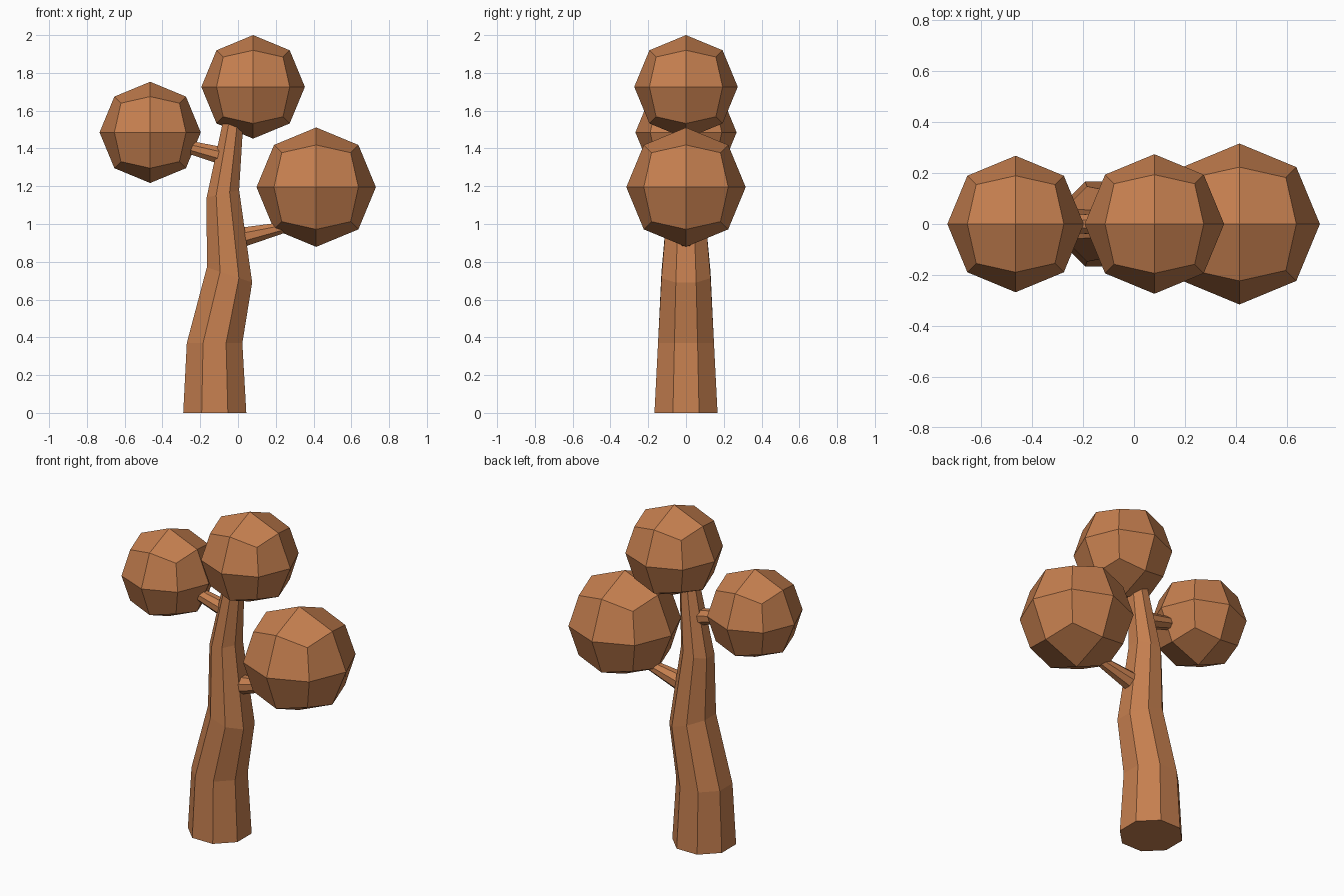
import bpy, bmesh, math
from mathutils import Vector

if "Cube" in bpy.data.objects:
    bpy.data.objects.remove(bpy.data.objects["Cube"])

brown = bpy.data.materials.new("warm_brown")
brown.diffuse_color = (0.56, 0.212, 0.078, 1)
brown.use_nodes = True
brown.node_tree.nodes["Principled BSDF"].inputs["Base Color"].default_value = brown.diffuse_color


def finish(name, bm):
    bmesh.ops.recalc_face_normals(bm, faces=bm.faces)
    mesh = bpy.data.meshes.new(name)
    bm.to_mesh(mesh)
    bm.free()
    mesh.materials.append(brown)
    obj = bpy.data.objects.new(name, mesh)
    bpy.context.collection.objects.link(obj)


def tube(name, rings, sides=8):
    """Skin flat-sided rings: (x, z, half_width vector in xz, half depth in y)."""
    bm = bmesh.new()
    loops = []
    k = 1 / math.cos(math.pi / sides)
    for x, z, (ux, uz), depth in rings:
        loop = []
        for i in range(sides):
            a = 2 * math.pi * (i + 0.5) / sides
            c, s = k * math.cos(a), k * math.sin(a)
            loop.append(bm.verts.new((x + ux * c, depth * s, z + uz * c)))
        loops.append(loop)
    for lo, hi in zip(loops, loops[1:]):
        for i in range(sides):
            j = (i + 1) % sides
            bm.faces.new((lo[i], lo[j], hi[j], hi[i]))
    bm.faces.new(loops[0])
    bm.faces.new(loops[-1])
    finish(name, bm)


def foliage(name, centre, radius):
    """Cube split once and pushed out to a sphere."""
    bm = bmesh.new()
    bmesh.ops.create_cube(bm, size=2)
    bmesh.ops.subdivide_edges(bm, edges=bm.edges[:], cuts=1, use_grid_fill=True)
    for v in bm.verts:
        v.co = Vector(centre) + v.co.normalized() * radius
    finish(name, bm)


# Bent, tapering trunk
tube("trunk", [
    (-0.123, 0.00, (0.167, 0.0), 0.167),
    (-0.124, 0.37, (0.147, 0.0), 0.148),
    (-0.045, 0.73, (0.120, -0.04), 0.130),
    (-0.080, 1.16, (0.086, 0.02), 0.092),
    (-0.024, 1.55, (0.052, -0.01), 0.055),
])

# Short branches running into the side clumps
tube("left_branch", [
    (-0.06, 1.355, (0.012, 0.046), 0.046),
    (-0.33, 1.425, (0.008, 0.028), 0.030),
])
tube("right_branch", [
    (-0.01, 0.922, (-0.010, 0.054), 0.054),
    (0.30, 0.995, (-0.006, 0.022), 0.024),
])

# Round foliage clumps
foliage("top_foliage", (0.08, 0, 1.726), 0.274)
foliage("left_foliage", (-0.465, 0, 1.485), 0.268)
foliage("right_foliage", (0.414, 0, 1.195), 0.316)
